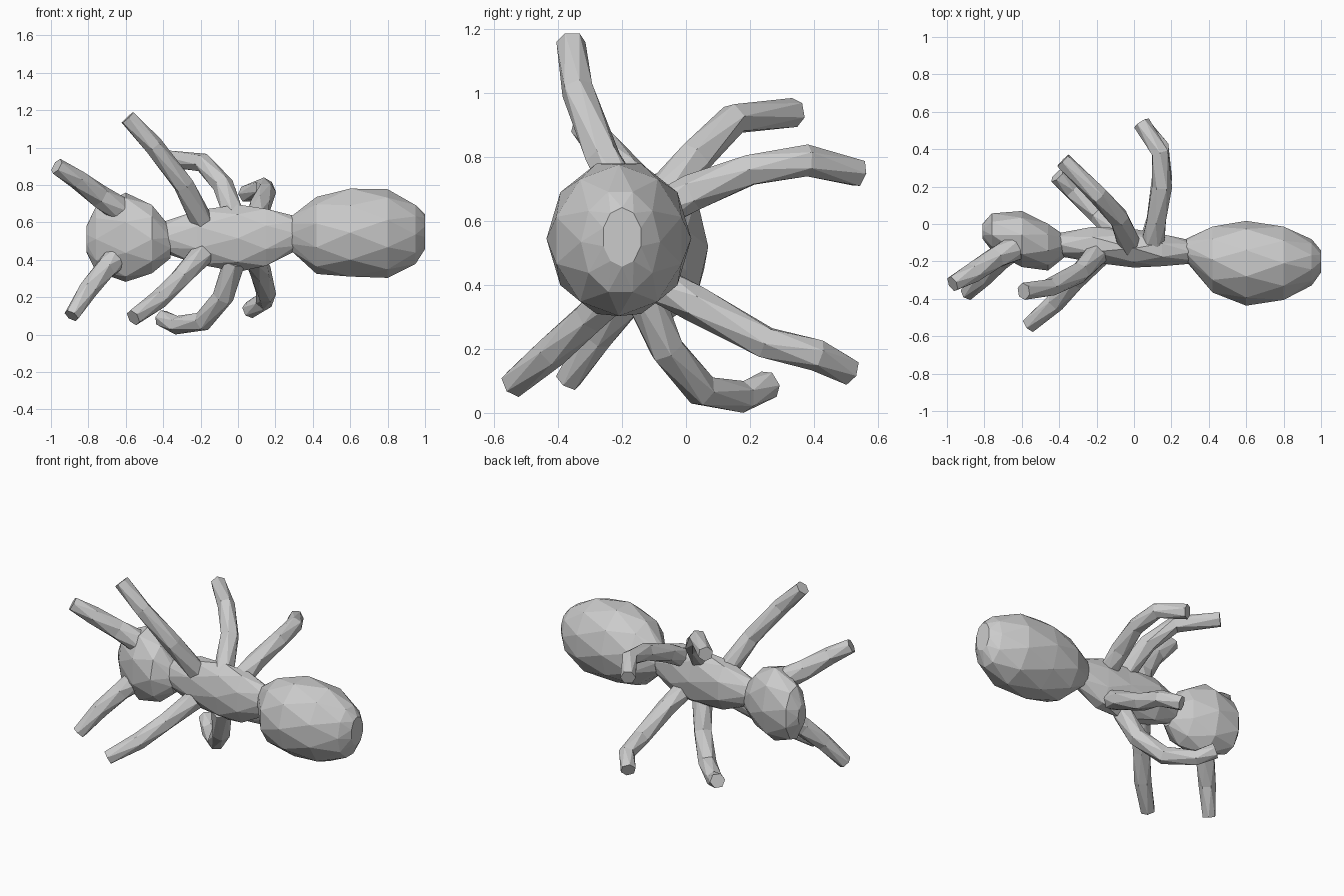
import bpy, bmesh
from math import cos, sin, pi
from mathutils import Vector

if "Cube" in bpy.data.objects:
    bpy.data.objects.remove(bpy.data.objects["Cube"])


def finish(name, bm):
    bmesh.ops.recalc_face_normals(bm, faces=bm.faces[:])
    me = bpy.data.meshes.new(name)
    bm.to_mesh(me)
    bm.free()
    ob = bpy.data.objects.new(name, me)
    bpy.context.collection.objects.link(ob)
    return ob


def skin(bm, rings):
    """Join staggered rings with triangles and cap both ends."""
    for a, b in zip(rings, rings[1:]):
        n = len(a)
        for i in range(n):
            j = (i + 1) % n
            bm.faces.new((a[i], a[j], b[i]))
            bm.faces.new((a[j], b[j], b[i]))
    bm.faces.new(rings[0])
    bm.faces.new(rings[-1])


def body(name, sections, n=9):
    """Faceted lump lofted along x: (x, y, z, y radius, z radius)."""
    bm = bmesh.new()
    rings = []
    for k, (x, y, z, ry, rz) in enumerate(sections):
        ang = [2 * pi * (i + k / 2) / n for i in range(n)]
        rings.append([bm.verts.new((x, y + 1.03 * ry * cos(t), z + 1.03 * rz * sin(t)))
                      for t in ang])
    skin(bm, rings)
    return finish(name, bm)


def limb(name, path, r0=0.062, r1=0.046, n=6):
    """Faceted tapering tube following a bent path."""
    bm = bmesh.new()
    pts = [Vector(p) for p in path]
    last = len(pts) - 1
    side = None
    rings = []
    for k, p in enumerate(pts):
        d = (pts[min(k + 1, last)] - pts[max(k - 1, 0)]).normalized()
        ref = side if side else Vector((0, 0, 1)).cross(d)
        side = (ref - d * ref.dot(d)).normalized()
        up = d.cross(side)
        r = r0 + (r1 - r0) * k / last
        ang = [2 * pi * (i + k / 2) / n for i in range(n)]
        rings.append([bm.verts.new(p + side * (r * cos(t)) + up * (r * sin(t))) for t in ang])
    skin(bm, rings)
    return finish(name, bm)


# Body: head, thorax, abdomen
body("head", [(-.81, -.04, .51, .04, .07), (-.76, -.04, .51, .10, .17),
              (-.60, -.085, .52, .15, .235), (-.46, -.12, .51, .125, .18),
              (-.36, -.12, .49, .05, .08)])
body("thorax", [(-.40, -.11, .52, .06, .08), (-.22, -.11, .52, .10, .15),
                (0, -.13, .515, .10, .175), (.15, -.14, .52, .09, .16),
                (.31, -.15, .54, .06, .09)], 8)
body("abdomen", [(.28, -.14, .54, .06, .09), (.42, -.19, .53, .18, .20),
                 (.60, -.21, .545, .22, .24), (.80, -.21, .54, .20, .23),
                 (.95, -.205, .535, .12, .16), (1.0, -.20, .55, .06, .09)], 10)

# Antennae
limb("upper_antenna", [(-.60, -.11, .65), (-.74, -.18, .74),
                       (-.86, -.26, .83), (-.97, -.32, .90)], .072, .045)
limb("lower_antenna", [(-.64, -.12, .42), (-.71, -.19, .35),
                       (-.80, -.28, .24), (-.89, -.37, .10)], .07, .042)

# Upper legs
limb("upper_front_leg", [(-.19, -.15, .60), (-.29, -.26, .80),
                         (-.45, -.34, 1.01), (-.59, -.36, 1.16)])
limb("upper_middle_leg", [(-.02, -.12, .63), (-.08, .03, .80),
                          (-.19, .15, .92), (-.38, .34, .94)])
limb("upper_rear_leg", [(.10, -.11, .62), (.12, .02, .69), (.15, .20, .76),
                        (.14, .38, .79), (.04, .54, .75)])

# Lower legs
limb("lower_front_leg", [(-.19, -.17, .43), (-.31, -.30, .30),
                         (-.42, -.42, .19), (-.56, -.54, .09)])
limb("lower_middle_leg", [(-.02, -.14, .39), (-.08, -.06, .20), (-.19, .05, .07),
                          (-.33, .18, .05), (-.41, .26, .09)])
limb("lower_rear_leg", [(.09, -.10, .41), (.12, .03, .34), (.15, .25, .22),
                        (.14, .41, .18), (.06, .51, .13)])
